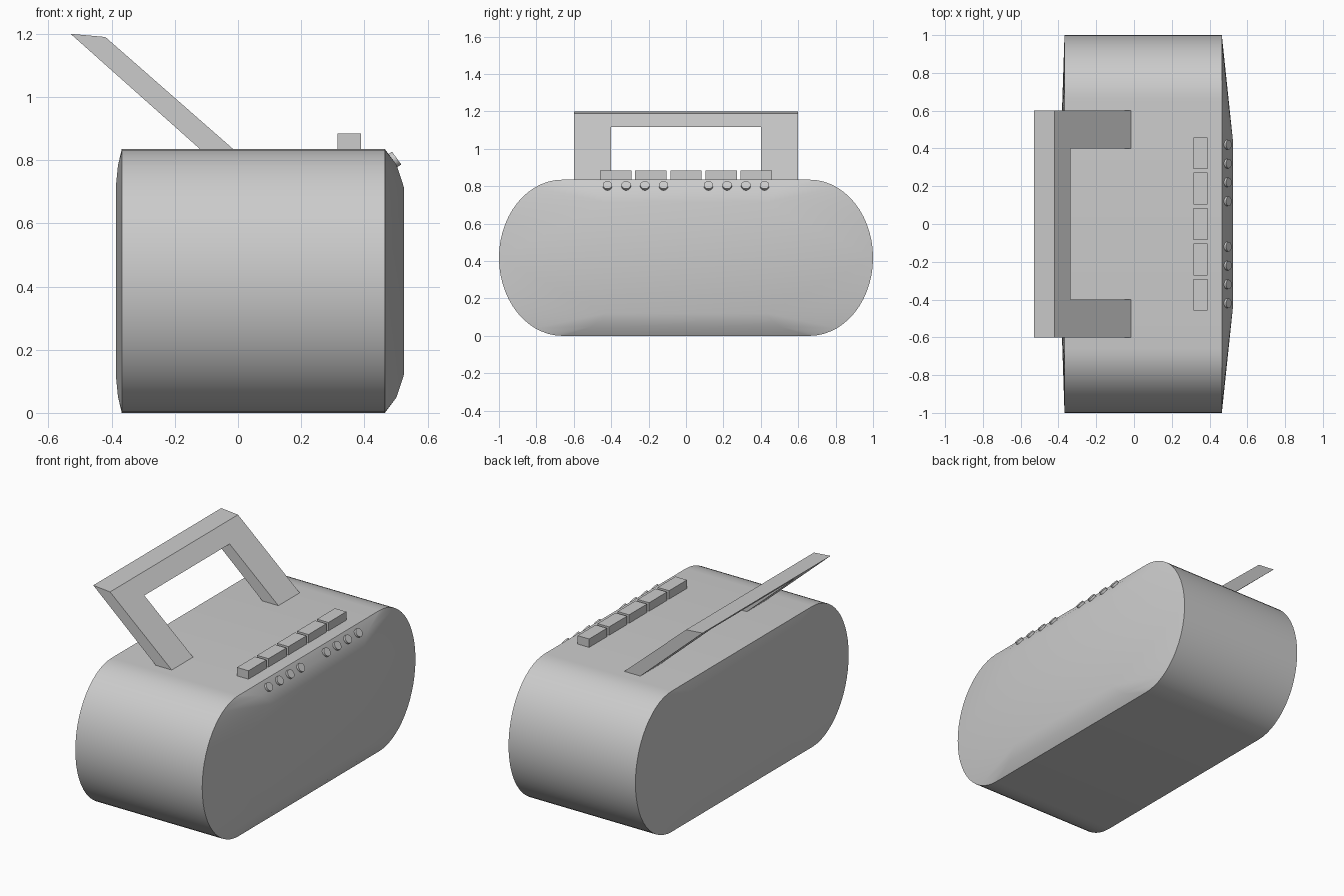
import bpy, bmesh, math
from mathutils import Vector

if "Cube" in bpy.data.objects:
    bpy.data.objects.remove(bpy.data.objects["Cube"])

H = 0.835  # body height


def finish(name, bm, smooth=None):
    bmesh.ops.recalc_face_normals(bm, faces=bm.faces)
    me = bpy.data.meshes.new(name)
    bm.to_mesh(me)
    bm.free()
    ob = bpy.data.objects.new(name, me)
    bpy.context.collection.objects.link(ob)
    if smooth:
        bpy.ops.object.select_all(action='DESELECT')
        ob.select_set(True)
        bpy.context.view_layer.objects.active = ob
        bpy.ops.object.shade_smooth_by_angle(angle=math.radians(smooth))
    return ob


def stadium(x, n=28):
    pts = []
    for s in (1, -1):
        for i in range(n + 1):
            a = -math.pi / 2 + math.pi * i / n
            pts.append((x, s * (0.66 + 0.34 * math.cos(a)), H / 2 + H / 2 * math.sin(a)))
    return pts


# Body: rounded-end block with a bulged face on each side
bm = bmesh.new()
pts = stadium(0.465) + stadium(-0.368)
for base, depth in ((0.465, 0.06), (-0.368, -0.019)):
    for k, inset, half in ((0.62, 0.05, 0.5), (1.0, 0.12, 0.43)):
        for sy in (1, -1):
            for z in (inset, H - inset):
                pts.append((base + depth * k, sy * half, z))
for p in pts:
    bm.verts.new(p)
res = bmesh.ops.convex_hull(bm, input=bm.verts)
loose = [v for v in bm.verts if not v.link_faces]
bmesh.ops.delete(bm, geom=loose, context='VERTS')
bmesh.ops.dissolve_limit(bm, angle_limit=math.radians(0.3), verts=bm.verts, edges=bm.edges)
finish("body", bm, 15)

# Handle: slanted U-shaped plate
bm = bmesh.new()
outline = [(-0.6, 0), (-0.6, 1), (0.6, 1), (0.6, 0), (0.4, 0), (0.4, 0.79), (-0.4, 0.79), (-0.4, 0)]
rings = []
for lo, hi in (((-0.015, H), (-0.42, 1.19)), ((-0.12, H), (-0.53, 1.2))):
    lo, hi = Vector(lo), Vector(hi)
    ring = []
    for y, t in outline:
        q = lo.lerp(hi, t)
        ring.append(bm.verts.new((q.x, y, q.y)))
    bm.faces.new(ring)
    rings.append(ring)
for i in range(8):
    j = (i + 1) % 8
    bm.faces.new((rings[0][i], rings[0][j], rings[1][j], rings[1][i]))
finish("handle", bm)

# Row of push keys on the top
for i in range(5):
    bm = bmesh.new()
    bmesh.ops.create_cube(bm, size=1)
    bmesh.ops.scale(bm, vec=(0.075, 0.168, 0.05), verts=bm.verts)
    bmesh.ops.translate(bm, vec=(0.3525, (i - 2) * 0.1875, H + 0.025), verts=bm.verts)
    finish(f"key_{i + 1}", bm)

# Small round knobs on the sloping front strip
for i, y in enumerate(s * d for s in (-1, 1) for d in (0.12, 0.22, 0.32, 0.42)):
    bm = bmesh.new()
    bmesh.ops.create_cone(bm, cap_ends=True, segments=24, radius1=0.025, radius2=0.025, depth=0.03)
    ob = finish(f"knob_{i + 1}", bm, 30)
    ob.rotation_euler = (0, math.radians(54), 0)
    ob.location = (0.49, y, 0.798)
